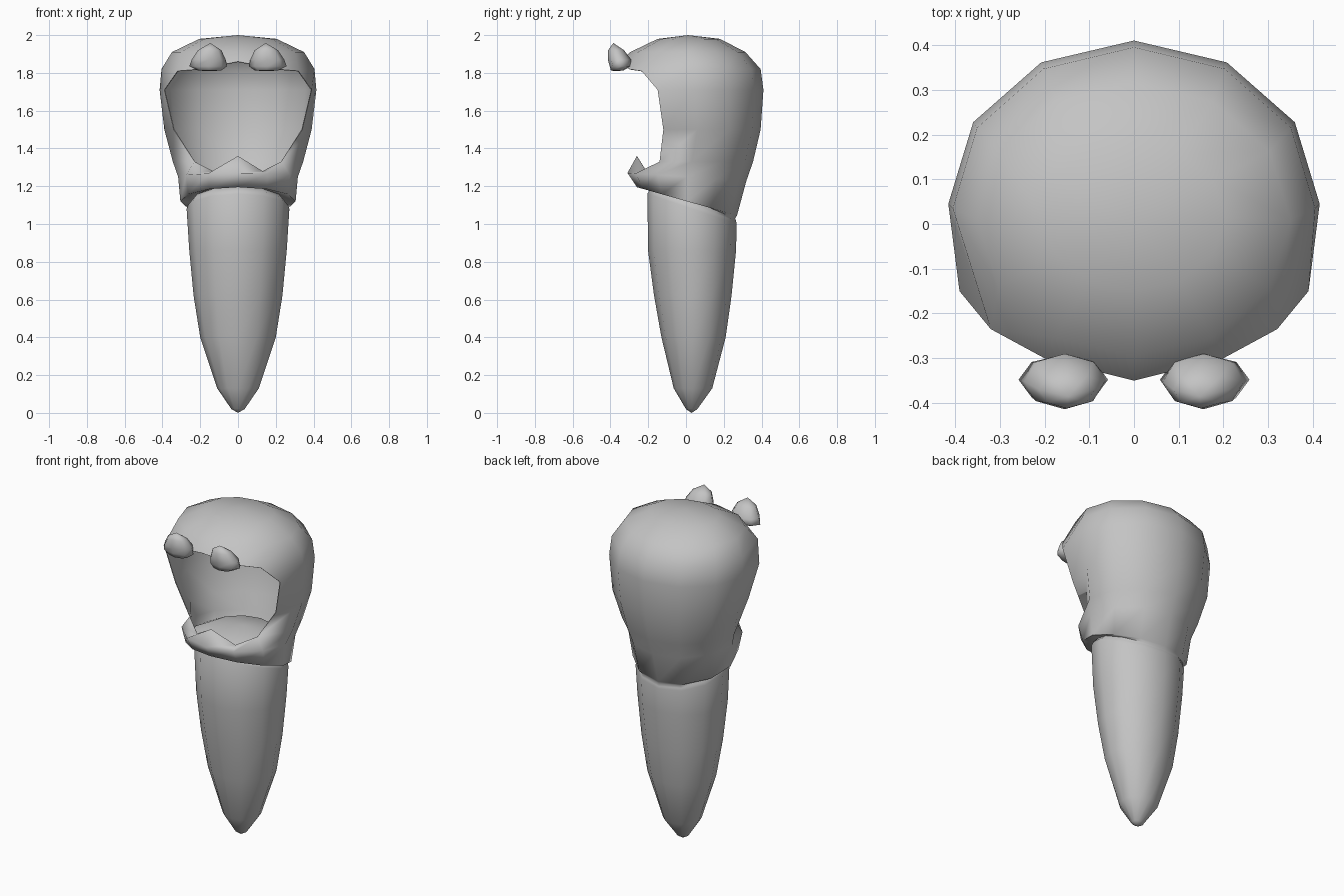
import bpy, bmesh
from math import sin, cos, pi, radians

cube = bpy.data.objects.get("Cube")
if cube:
    bpy.data.objects.remove(cube)

grey = bpy.data.materials.new("plain grey")
grey.use_nodes = True
colour = (0.55, 0.55, 0.55, 1)
grey.diffuse_color = colour
grey.node_tree.nodes["Principled BSDF"].inputs["Base Color"].default_value = colour


def ring(bm, n, z, rx, cy, ry, cx=0, tilt=0):
    """Elliptical ring; tilt raises the front and lowers the back."""
    angles = [2 * pi * k / n for k in range(n)]
    return [bm.verts.new((cx + rx * cos(a), cy + ry * sin(a), z - tilt * sin(a)))
            for a in angles]


def bridge(bm, rings, skip=lambda level, k: False):
    """Join neighbouring rings with quads."""
    for level, (low, high) in enumerate(zip(rings, rings[1:])):
        n = len(low)
        for k in range(n):
            if not skip(level, k):
                j = (k + 1) % n
                bm.faces.new((low[k], low[j], high[j], high[k]))


def cap(bm, loop, point, up=True):
    """Close a ring with a fan of triangles."""
    tip = bm.verts.new(point)
    for a, b in zip(loop, loop[1:] + loop[:1]):
        bm.faces.new((a, b, tip) if up else (b, a, tip))


def finish(bm, name, angle=80, thickness=0):
    bmesh.ops.delete(bm, geom=[v for v in bm.verts if not v.link_faces], context='VERTS')
    mesh = bpy.data.meshes.new(name)
    bm.to_mesh(mesh)
    bm.free()
    mesh.materials.append(grey)
    obj = bpy.data.objects.new(name, mesh)
    bpy.context.collection.objects.link(obj)
    bpy.ops.object.select_all(action='DESELECT')
    obj.select_set(True)
    bpy.context.view_layer.objects.active = obj
    if thickness:
        shell = obj.modifiers.new("shell", 'SOLIDIFY')
        shell.thickness = thickness
        shell.offset = -1
        bpy.ops.object.modifier_apply(modifier=shell.name)
    bpy.ops.object.shade_smooth_by_angle(angle=radians(angle))
    return obj


# Body: tapered tail, overhanging lip and hollow head in one skin
SIDES, FRONT = 12, 9
levels = [  # z, half width, centre y, half depth, tilt
    (0.02, 0.035, 0.03, 0.03, 0),
    (0.13, 0.11, 0.037, 0.102, 0),
    (0.4, 0.2, 0.04, 0.17, 0),
    (0.62, 0.235, 0.036, 0.205, 0),
    (0.86, 0.258, 0.032, 0.233, 0),
    (1.08, 0.272, 0.032, 0.236, 0.08),
    (1.1, 0.265, 0.037, 0.228, 0.085),
    (1.115, 0.25, 0.055, 0.205, 0.085),
    (1.12, 0.305, 0.005, 0.265, 0.075),
    (1.25, 0.317, 0.005, 0.315, 0.02),
    (1.33, 0.345, 0.03, 0.325, 0),
    (1.5, 0.39, 0.06, 0.335, 0),
    (1.71, 0.415, 0.045, 0.365, 0),
    (1.82, 0.405, 0.035, 0.36, 0),
    (1.91, 0.35, 0.01, 0.305, 0),
    (1.98, 0.205, 0.015, 0.165, 0),
]
bm = bmesh.new()
rings = [ring(bm, SIDES, z, rx, cy, ry, tilt=t) for z, rx, cy, ry, t in levels]

# Mouth rim: shaped points as (level, columns from centre): position
LOWER, UPPER = 10, 13
rim = {
    (LOWER, 0): (0, -0.26, 1.36),
    (LOWER, 1): (0.13, -0.21, 1.28),
    (LOWER, 2): (0.23, -0.14, 1.33),
    (LOWER + 1, 2): (0.34, -0.12, 1.5),
    (LOWER + 2, 2): (0.39, -0.15, 1.71),
    (UPPER, 2): (0.32, -0.235, 1.81),
    (UPPER, 1): (0.2, -0.3, 1.82),
    (UPPER, 0): (0, -0.35, 1.86),
}
for (level, step), (x, y, z) in rim.items():
    for side in (-1, 1):
        rings[level][FRONT + side * step].co = (side * x, y, z)

bridge(bm, rings, lambda level, k: LOWER <= level < UPPER and FRONT - 2 <= k < FRONT + 2)
cap(bm, rings[0], (0, 0.03, 0), up=False)
cap(bm, rings[-1], (0, 0.01, 2))
finish(bm, "body", thickness=0.004)

# Domed floor inside the mouth
bm = bmesh.new()
floor = [ring(bm, SIDES, 1.2, 0.292, 0.01, 0.275), ring(bm, SIDES, 1.245, 0.2, 0.03, 0.19)]
bridge(bm, floor)
cap(bm, floor[-1], (0, 0.05, 1.27))
finish(bm, "mouth_floor")

# Eyes: leaning pointed lumps above the mouth
for name, side in (("left_eye", 1), ("right_eye", -1)):
    bm = bmesh.new()
    eye = [ring(bm, 8, 1.812, 0.06, -0.365, 0.032, cx=side * 0.15),
           ring(bm, 8, 1.835, 0.1, -0.348, 0.056, cx=side * 0.158),
           ring(bm, 8, 1.87, 0.09, -0.352, 0.062, cx=side * 0.155),
           ring(bm, 8, 1.92, 0.062, -0.37, 0.042, cx=side * 0.15)]
    bridge(bm, eye)
    cap(bm, eye[0], (side * 0.15, -0.37, 1.81), up=False)
    cap(bm, eye[-1], (side * 0.147, -0.385, 1.958))
    finish(bm, name)
